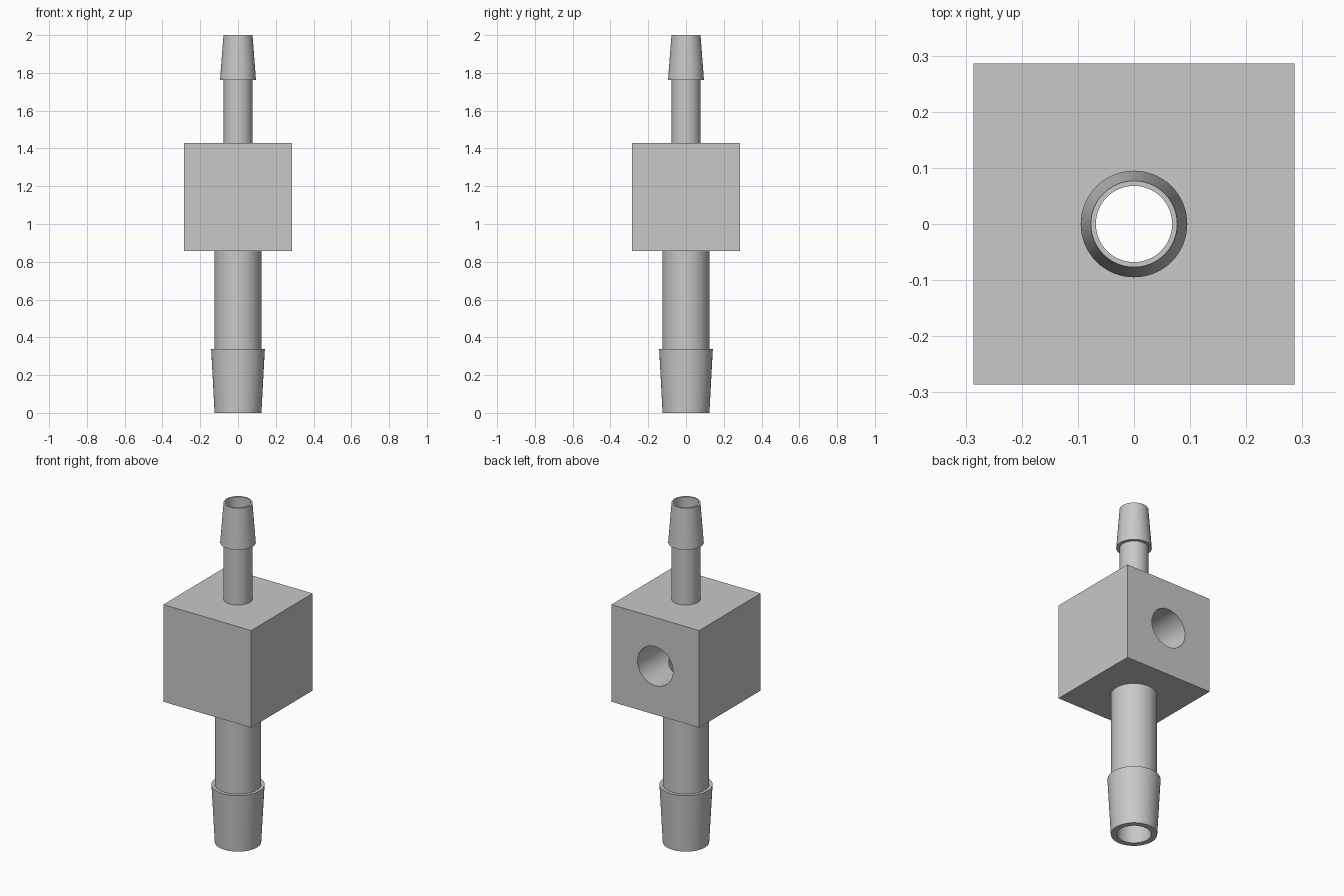
import bpy, bmesh
from math import pi
from mathutils import Matrix

default = bpy.data.objects.get("Cube")
if default:
    bpy.data.objects.remove(default, do_unlink=True)

SIDES = 64
HALF = 0.286                      # half the block edge
LOW, MID, HIGH = 0.858, 1.144, 1.43   # block bottom, centre and top
LOW_BORE, HIGH_BORE, PORT = 0.092, 0.068, 0.115

grey = bpy.data.materials.new("plain grey")
grey.use_nodes = True
colour = (0.58, 0.58, 0.58, 1)
grey.diffuse_color = colour
grey.node_tree.nodes["Principled BSDF"].inputs["Base Color"].default_value = colour


def add_object(name, bm):
    bmesh.ops.recalc_face_normals(bm, faces=bm.faces)
    mesh = bpy.data.meshes.new(name)
    bm.to_mesh(mesh)
    bm.free()
    mesh.materials.append(grey)
    obj = bpy.data.objects.new(name, mesh)
    bpy.context.collection.objects.link(obj)
    return obj


def shade(obj):
    bpy.ops.object.select_all(action="DESELECT")
    obj.select_set(True)
    bpy.context.view_layer.objects.active = obj
    bpy.ops.object.shade_smooth_by_angle(angle=pi / 6)


def lathe(name, profile):
    """Revolve (radius, height) points around the z axis."""
    bm = bmesh.new()
    verts = [bm.verts.new((r, 0, z)) for r, z in profile]
    edges = [bm.edges.new(pair) for pair in zip(verts, verts[1:])]
    bmesh.ops.spin(bm, geom=verts + edges, cent=(0, 0, 0), axis=(0, 0, 1),
                   angle=2 * pi, steps=SIDES, use_duplicate=False)
    bmesh.ops.remove_doubles(bm, verts=bm.verts, dist=1e-5)
    return add_object(name, bm)


# Hose barbs: hollow tubes left open where they join the block
lower_barb = lathe("lower_hose_barb", [
    (LOW_BORE, LOW), (LOW_BORE, 0), (0.124, 0),
    (0.142, 0.338), (0.124, 0.338), (0.124, LOW)])
upper_barb = lathe("upper_hose_barb", [
    (HIGH_BORE, HIGH), (HIGH_BORE, 2), (0.077, 2),
    (0.095, 1.763), (0.077, 1.763), (0.077, HIGH)])

# Central block
bm = bmesh.new()
bmesh.ops.create_cube(bm, size=2 * HALF, matrix=Matrix.Translation((0, 0, MID)))
block = add_object("centre_block", bm)

# Stepped bore through the block
bore = lathe("bore_cutter", [
    (0, LOW - 0.1), (LOW_BORE, LOW - 0.1), (LOW_BORE, MID),
    (HIGH_BORE, MID), (HIGH_BORE, HIGH + 0.1), (0, HIGH + 0.1)])

# Side port, from the back face to the bore
bm = bmesh.new()
depth = HALF + 0.1
bmesh.ops.create_cone(bm, cap_ends=True, segments=SIDES, radius1=PORT, radius2=PORT,
                      depth=depth,
                      matrix=Matrix.Translation((0, depth / 2, MID)) @ Matrix.Rotation(pi / 2, 4, "X"))
port = add_object("port_cutter", bm)

bpy.context.view_layer.objects.active = block
for cutter in (bore, port):
    cutter.hide_render = True
    mod = block.modifiers.new(cutter.name, "BOOLEAN")
    mod.operation = "DIFFERENCE"
    mod.solver = "EXACT"
    mod.object = cutter
    bpy.ops.object.modifier_apply(modifier=mod.name)
    bpy.data.objects.remove(cutter, do_unlink=True)

for part in (lower_barb, upper_barb, block):
    shade(part)
